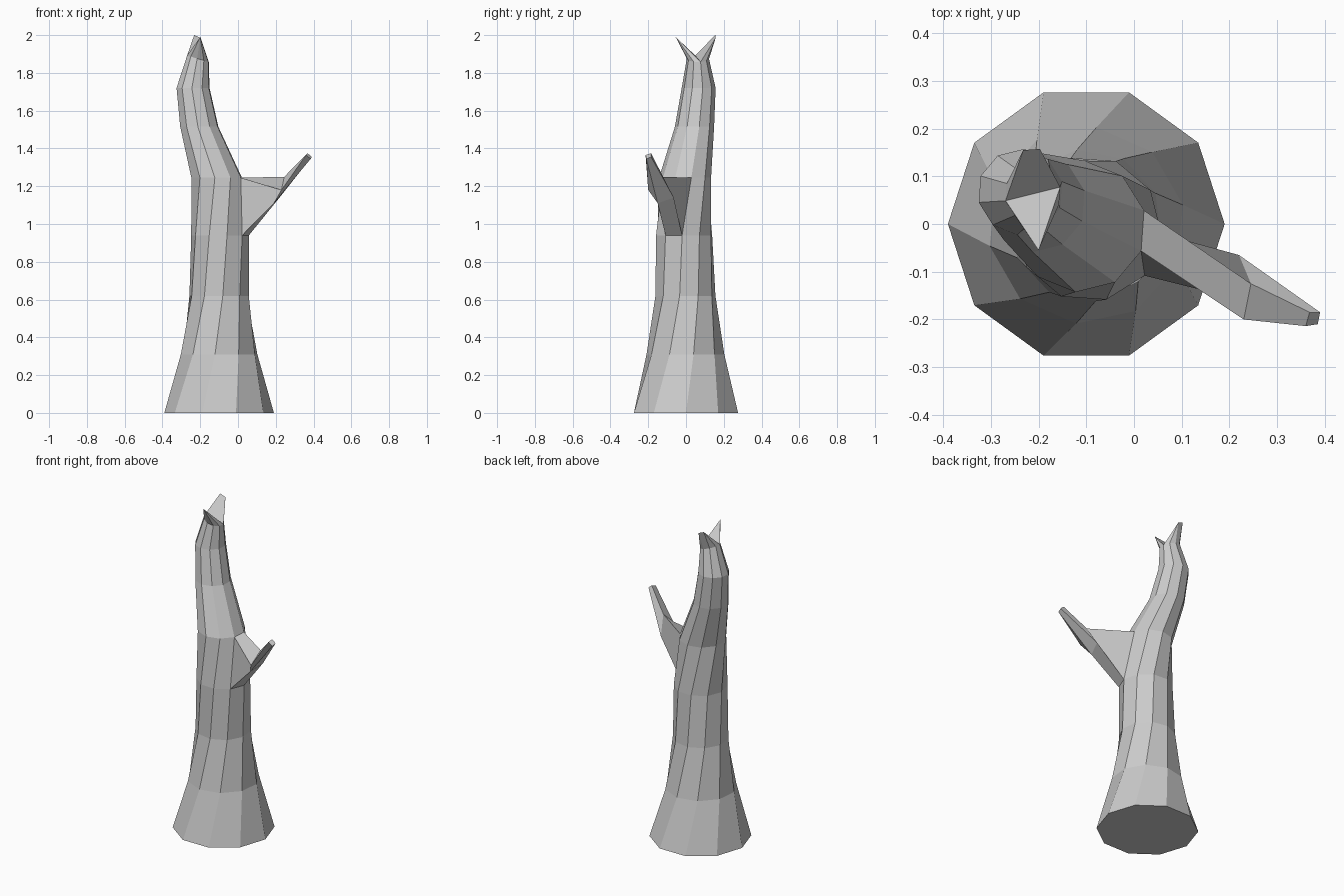
import bpy, bmesh
from math import cos, sin, radians

if "Cube" in bpy.data.objects:
    bpy.data.objects.remove(bpy.data.objects["Cube"])

SIDES = 10
# trunk rings: z, centre x, centre y, radius, twist in degrees
RINGS = [
    (0.00, -0.10, 0.0, 0.29, 0),
    (0.31, -0.10, -0.003, 0.207, 12),
    (0.62, -0.10, -0.003, 0.16, 25),
    (0.94, -0.095, -0.01, 0.153, 32),
    (1.245, -0.113, -0.005, 0.138, 50),
    (1.515, -0.205, 0.045, 0.104, 50),
    (1.72, -0.238, 0.067, 0.09, 50),
    (1.875, -0.212, 0.063, 0.059, 50),
]
# branch sections: bottom front, bottom back, top back, top front
BRANCH = [
    [(0.19, -0.15, 1.11), (0.22, -0.065, 1.14), (0.245, -0.125, 1.25), (0.23, -0.20, 1.18)],
    [(0.385, -0.21, 1.345), (0.39, -0.185, 1.355), (0.368, -0.185, 1.375), (0.36, -0.214, 1.365)],
]

bm = bmesh.new()


def bridge(a, b, skip=()):
    n = len(a)
    for i in range(n):
        if i not in skip:
            j = (i + 1) % n
            bm.faces.new((a[i], a[j], b[j], b[i]))


# twisted, leaning trunk
rings = []
for z, cx, cy, r, twist in RINGS:
    ring = []
    for k in range(SIDES):
        a = radians(twist + 360 / SIDES * k)
        ring.append(bm.verts.new((cx + r * cos(a), cy + r * sin(a), z)))
    rings.append(ring)
for v in rings[-1]:
    v.co.z -= 0.3 * (v.co.x - RINGS[-1][1])
bm.faces.new(rings[0][::-1])
for n in range(len(rings) - 1):
    # leave the panel open where the branch grows out
    bridge(rings[n], rings[n + 1], skip=(8,) if n == 3 else ())

# broken branch growing from the open panel
section = [rings[3][8], rings[3][9], rings[4][9], rings[4][8]]
for points in BRANCH:
    nxt = [bm.verts.new(p) for p in points]
    bridge(section, nxt)
    section = nxt
bm.faces.new(section)

# splintered top: a pointed front spike and a chisel-shaped back spike
top = rings[-1]
front = bm.verts.new((-0.20, -0.055, 1.99))
left = bm.verts.new((-0.232, 0.155, 2.0))
right = bm.verts.new((-0.197, 0.157, 1.985))
for k in range(4, 9):
    bm.faces.new((top[k], top[k + 1], front))
bm.faces.new((top[9], top[4], front))
bm.faces.new((top[9], top[0], right))
bm.faces.new((top[0], top[1], right))
bm.faces.new((top[1], top[2], left, right))
bm.faces.new((top[2], top[3], left))
bm.faces.new((top[3], top[4], left))
bm.faces.new((top[4], top[9], right, left))

bmesh.ops.recalc_face_normals(bm, faces=bm.faces[:])
mesh = bpy.data.meshes.new("dead_tree_trunk")
bm.to_mesh(mesh)
bm.free()
bpy.context.collection.objects.link(bpy.data.objects.new("dead_tree_trunk", mesh))
